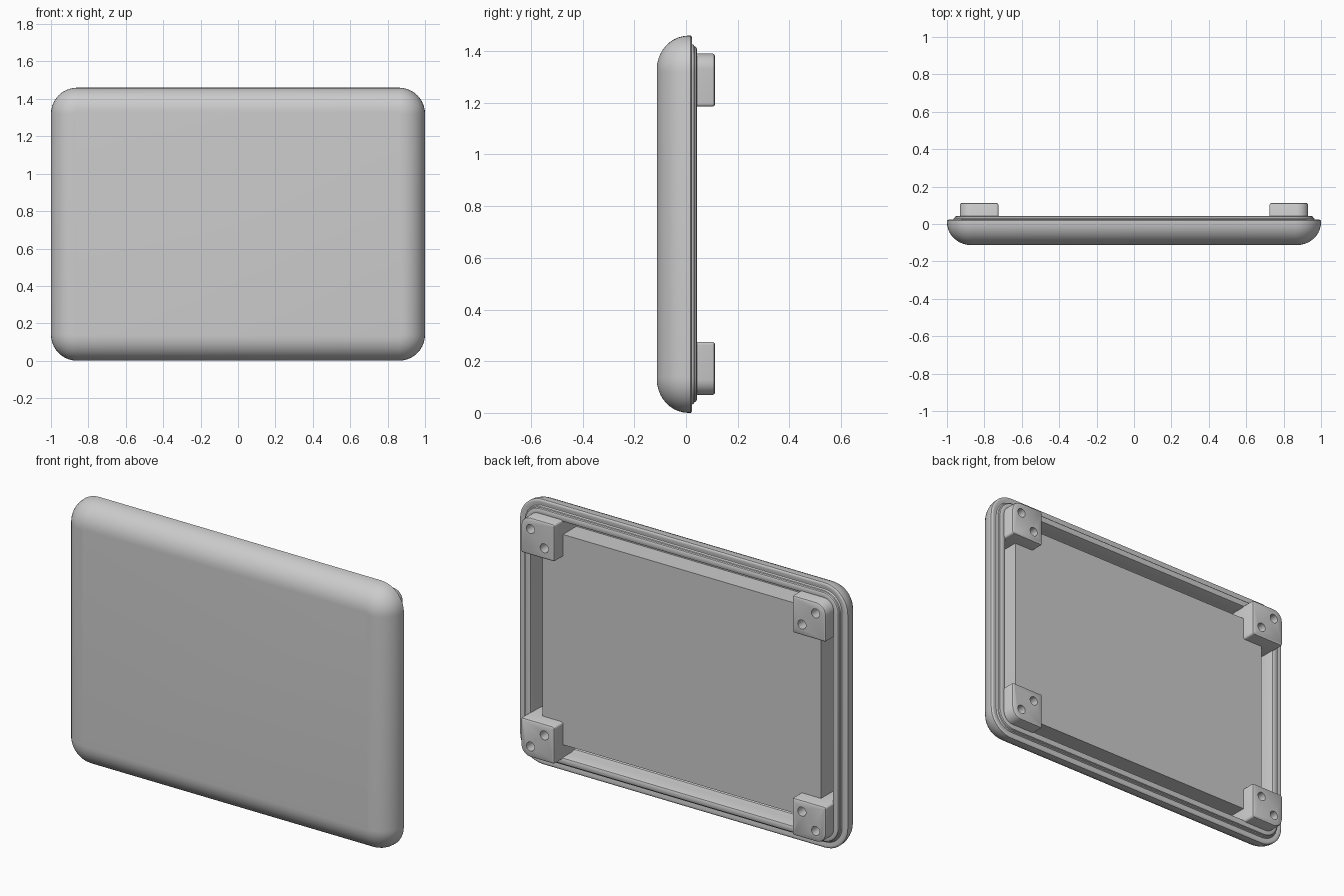
import bpy, bmesh, math

cube = bpy.data.objects.get("Cube")
if cube:
    bpy.data.objects.remove(cube, do_unlink=True)

W, H = 2.0, 1.46

grey = bpy.data.materials.new("plain_grey")
grey.use_nodes = True
grey.diffuse_color = (0.6, 0.6, 0.6, 1)
grey.node_tree.nodes["Principled BSDF"].inputs["Base Color"].default_value = (0.6, 0.6, 0.6, 1)


def ring_points(cx, cz, w, h, radii, inset, steps=10):
    """Rounded rectangle in the xz plane; one radius per corner."""
    pts = []
    signs = [(1, 1), (-1, 1), (-1, -1), (1, -1)]
    for i, (sx, sz) in enumerate(signs):
        r = max(radii[i] - inset, 0.003)
        ox = cx + sx * (w / 2 - inset - r)
        oz = cz + sz * (h / 2 - inset - r)
        for k in range(steps + 1):
            a = math.pi / 2 * (i + k / steps)
            pts.append((ox + r * math.cos(a), oz + r * math.sin(a)))
    return pts


def loft(name, cx, cz, w, h, radii, profile):
    """Skin rounded rectangles along a profile of (inset, y) pairs."""
    bm = bmesh.new()
    rings = [[bm.verts.new((x, y, z)) for x, z in ring_points(cx, cz, w, h, radii, d)]
             for d, y in profile]
    n = len(rings[0])
    for a, b in zip(rings, rings[1:]):
        for i in range(n):
            j = (i + 1) % n
            bm.faces.new((a[i], a[j], b[j], b[i]))
    bm.faces.new(rings[0])
    bm.faces.new(rings[-1])
    bmesh.ops.recalc_face_normals(bm, faces=bm.faces)
    mesh = bpy.data.meshes.new(name)
    bm.to_mesh(mesh)
    bm.free()
    obj = bpy.data.objects.new(name, mesh)
    bpy.context.collection.objects.link(obj)
    mesh.materials.append(grey)
    return obj


def select(obj):
    bpy.ops.object.select_all(action='DESELECT')
    obj.select_set(True)
    bpy.context.view_layer.objects.active = obj


def smooth(obj):
    select(obj)
    bpy.ops.object.shade_smooth_by_angle(angle=math.radians(35))


# Panel: rounded front, stepped rim, raised lip, channel and inner slab
front, rim = -0.113, 0.01
profile = []
for k in range(11):
    t = math.pi / 2 * k / 10
    profile.append((0.13 * (1 - math.sin(t)), rim + (front - rim) * math.cos(t)))
profile += [(0, 0.018), (0.004, 0.022), (0.012, 0.024), (0.024, 0.021), (0.032, 0.021),
            (0.036, 0.030), (0.041, 0.032), (0.044, 0.039), (0.05, 0.042),
            (0.07, 0.042), (0.077, 0.039), (0.08, 0.032), (0.08, -0.03),
            (0.085, -0.065), (0.1, -0.08), (0.15, -0.08), (0.15, 0.037)]
smooth(loft("panel", 0, H / 2, W, H, [0.14] * 4, profile))

# Corner mounting blocks, each with two screw holes on the diagonal
bx, bz, size, hole = 0.828, 0.558, 0.206, 0.042
corners = [(1, 1), (-1, 1), (-1, -1), (1, -1)]
for i, (sx, sz) in enumerate(corners):
    radii = [0.06 if k == i else 0.012 for k in range(4)]
    side = "left" if sx > 0 else "right"
    level = "upper" if sz > 0 else "lower"
    cx, cz = sx * bx, H / 2 + sz * bz
    block = loft(f"{level}_{side}_block", cx, cz, size, size, radii,
                 [(0, -0.075), (0, 0.102), (0.003, 0.109), (0.01, 0.113)])
    for s in (1, -1):
        bpy.ops.mesh.primitive_cylinder_add(
            vertices=24, radius=0.025, depth=0.12,
            location=(cx + s * sx * hole, 0.113, cz + s * sz * hole),
            rotation=(math.pi / 2, 0, 0))
        cutter = bpy.context.object
        cutter.name = "hole_cutter"
        cutter.hide_render = True
        cutter.data.materials.append(grey)
        mod = block.modifiers.new("screw_hole", 'BOOLEAN')
        mod.operation = 'DIFFERENCE'
        mod.solver = 'EXACT'
        mod.object = cutter
        select(block)
        bpy.ops.object.modifier_apply(modifier=mod.name)
        bpy.data.objects.remove(cutter, do_unlink=True)
    smooth(block)
